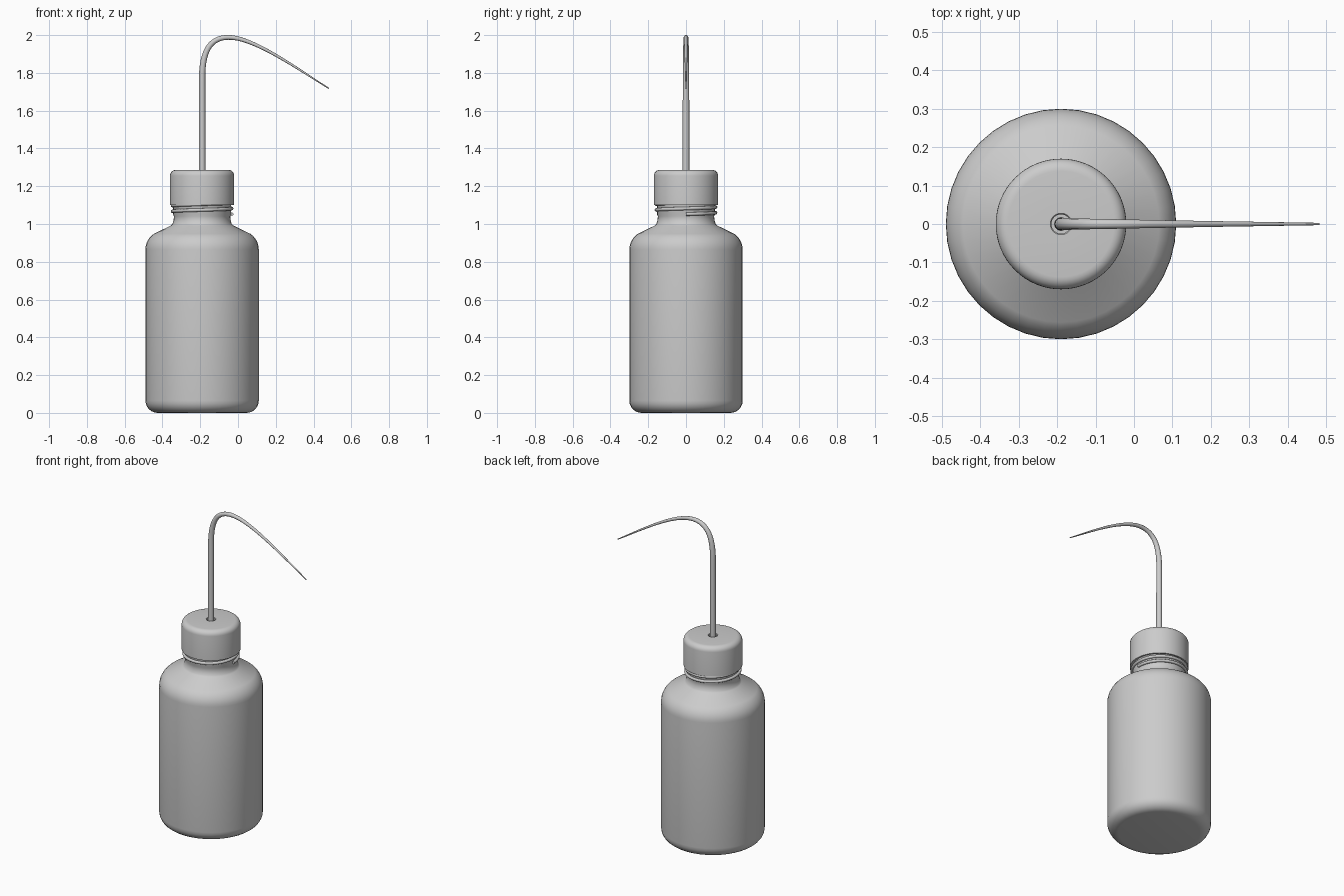
import bpy, bmesh, math

if "Cube" in bpy.data.objects:
    bpy.data.objects.remove(bpy.data.objects["Cube"])

CX = -0.19  # bottle axis


def finish(ob):
    bpy.ops.object.select_all(action='DESELECT')
    ob.select_set(True)
    bpy.context.view_layer.objects.active = ob
    if ob.type == 'CURVE':
        bpy.ops.object.convert(target='MESH')
    bpy.ops.object.shade_smooth_by_angle(angle=math.radians(35))


def arc(cr, cz, rad, a0, a1, n=6):
    return [(cr + rad * math.cos(math.radians(a0 + (a1 - a0) * i / n)),
             cz + rad * math.sin(math.radians(a0 + (a1 - a0) * i / n))) for i in range(n + 1)]


def lathe(name, profile, sides):
    """Spin an (r, z) profile around the bottle axis."""
    bm = bmesh.new()
    rings = []
    for r, z in profile:
        if r < 1e-6:
            rings.append([bm.verts.new((CX, 0, z))] * sides)
        else:
            rings.append([bm.verts.new((CX + r * math.cos(2 * math.pi * i / sides),
                                        r * math.sin(2 * math.pi * i / sides), z))
                          for i in range(sides)])
    for a, b in zip(rings, rings[1:]):
        for i in range(sides):
            j = (i + 1) % sides
            bm.faces.new(list(dict.fromkeys((a[i], a[j], b[j], b[i]))))
    bmesh.ops.recalc_face_normals(bm, faces=bm.faces)
    me = bpy.data.meshes.new(name)
    bm.to_mesh(me)
    bm.free()
    ob = bpy.data.objects.new(name, me)
    bpy.context.collection.objects.link(ob)
    finish(ob)
    return ob


def curve_object(name, kind, bevel):
    cu = bpy.data.curves.new(name, 'CURVE')
    cu.dimensions = '3D'
    cu.bevel_depth = bevel
    cu.bevel_resolution = 4
    cu.use_fill_caps = True
    cu.resolution_u = 20
    ob = bpy.data.objects.new(name, cu)
    bpy.context.collection.objects.link(ob)
    return ob, cu.splines.new(kind)


# bottle body with rounded base, shoulder and neck
body = [(0, 0.0)]
body += arc(0.235, 0.065, 0.065, -90, 0)
body += arc(0.20, 0.865, 0.10, 0, 56)
body += [(0.165, 0.992), (0.157, 1.0), (0.151, 1.02), (0.149, 1.04),
         (0.153, 1.05), (0.153, 1.24), (0.135, 1.24), (0.135, 1.05)]
lathe("bottle_body", body, 40)

# screw cap with a hole for the tube, hollow underneath
cap = [(0.025, 1.25), (0.025, 1.283), (0.028, 1.287)]
cap += arc(0.138, 1.255, 0.032, 90, 0)
cap += [(0.17, 1.10), (0.160, 1.10), (0.160, 1.25), (0.025, 1.25)]
lathe("screw_cap", cap, 64)

# helical neck thread
thread, sp = curve_object("neck_thread", 'POLY', 0.009)
N, TURNS = 120, 2.5
sp.points.add(N)
for i in range(N + 1):
    a = 2 * math.pi * TURNS * i / N
    sp.points[i].co = (CX + 0.157 * math.cos(a), 0.157 * math.sin(a), 1.052 + 0.03 * TURNS * i / N, 1)
finish(thread)

# bent tapering spout tube: point, left handle, right handle (x, z), radius
path = [((CX, 1.15), (CX, 1.10), (CX, 1.35), 0.018),
        ((CX, 1.77), (CX, 1.60), (CX, 1.92), 0.017),
        ((-0.05, 1.988), (-0.145, 1.988), (0.08, 1.988), 0.0125),
        ((0.482, 1.717), (0.30, 1.832), (0.55, 1.68), 0.003)]
tube, sp = curve_object("spout_tube", 'BEZIER', 1.0)
sp.bezier_points.add(len(path) - 1)
for bp, (co, hl, hr, rad) in zip(sp.bezier_points, path):
    bp.handle_left_type = bp.handle_right_type = 'FREE'
    bp.co = (co[0], 0, co[1])
    bp.handle_left = (hl[0], 0, hl[1])
    bp.handle_right = (hr[0], 0, hr[1])
    bp.radius = rad
finish(tube)
